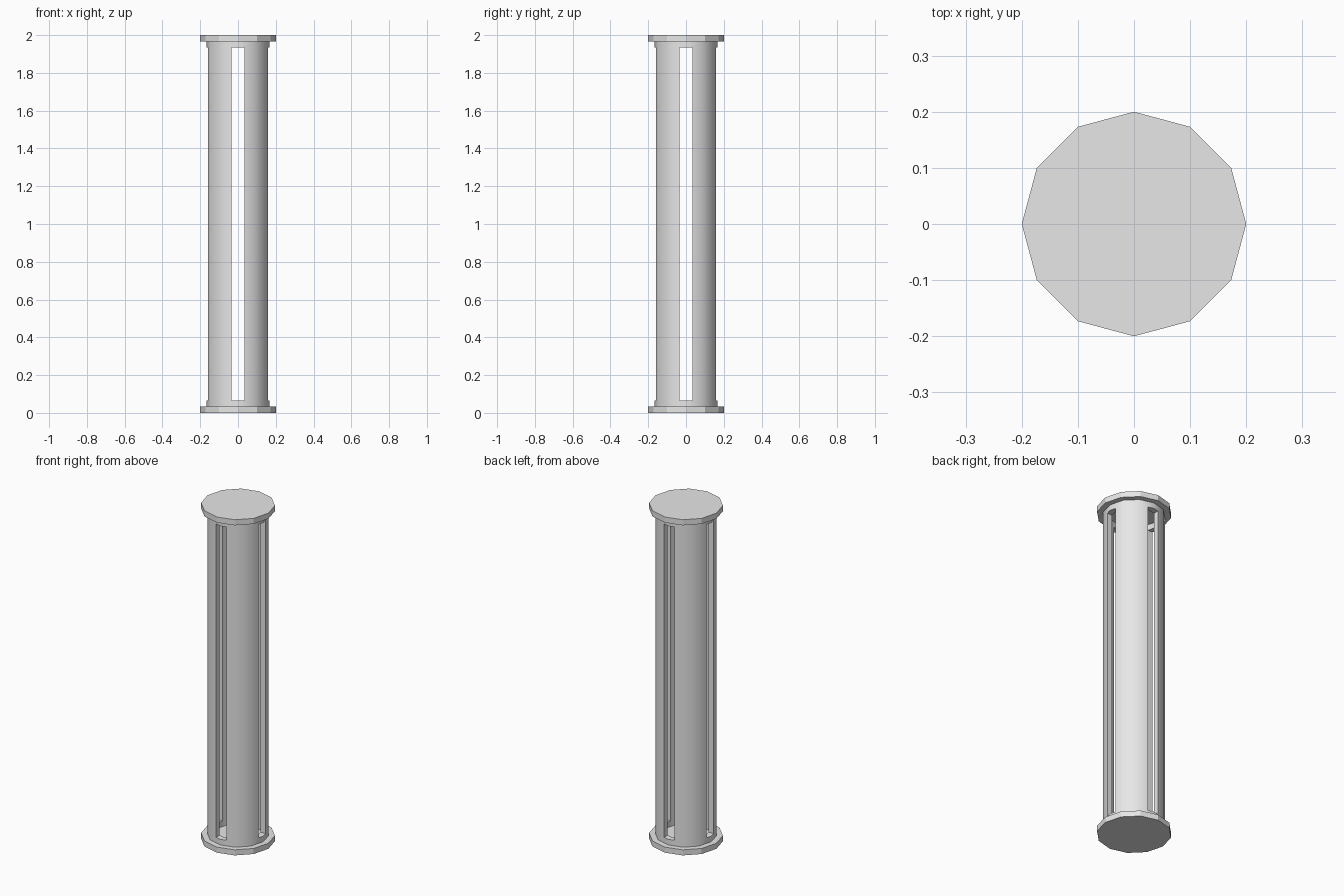
import bpy
import math

default_cube = bpy.data.objects.get("Cube")
if default_cube:
    bpy.data.objects.remove(default_cube, do_unlink=True)

UNIT = 2 / 30 / 2      # module: plate thickness, wall thickness, half slot width
HEIGHT = 2.0
SIDES = 12

grey = bpy.data.materials.new("plain_grey")
grey.use_nodes = True
grey.diffuse_color = (0.8, 0.8, 0.8, 1)
grey.node_tree.nodes["Principled BSDF"].inputs["Base Color"].default_value = (0.8, 0.8, 0.8, 1)


def cylinder(name, radius, low, high):
    bpy.ops.mesh.primitive_cylinder_add(vertices=SIDES, radius=radius, depth=high - low,
                                        location=(0, 0, (low + high) / 2))
    obj = bpy.context.object
    obj.name = name
    obj.data.materials.append(grey)
    return obj


def box(name, size):
    bpy.ops.mesh.primitive_cube_add(size=1, location=(0, 0, HEIGHT / 2))
    obj = bpy.context.object
    obj.name = name
    obj.scale = size
    bpy.ops.object.transform_apply(location=False, rotation=False, scale=True)
    obj.data.materials.append(grey)
    return obj


def cut(target, cutter):
    bpy.ops.object.select_all(action="DESELECT")
    bpy.context.view_layer.objects.active = target
    target.select_set(True)
    mod = target.modifiers.new("cut", "BOOLEAN")
    mod.operation = "DIFFERENCE"
    mod.solver = "EXACT"
    mod.object = cutter
    bpy.ops.object.modifier_apply(modifier=mod.name)
    bpy.data.objects.remove(cutter, do_unlink=True)


# End plates
cylinder("bottom_plate", 6 * UNIT, 0, UNIT)
cylinder("top_plate", 6 * UNIT, HEIGHT - UNIT, HEIGHT)

# Hollow tube between the plates
tube = cylinder("slotted_tube", 5 * UNIT, UNIT, HEIGHT - UNIT)
cut(tube, cylinder("bore_cutter", 4 * UNIT, -UNIT, HEIGHT + UNIT))

# Four long slots, leaving a ring at each end
slot_height = HEIGHT - 4 * UNIT
cut(tube, box("side_slot_cutter", (1, 2 * UNIT, slot_height)))
cut(tube, box("front_slot_cutter", (2 * UNIT, 1, slot_height)))

# Rounded shading on the tube walls, crisp slot edges
bpy.ops.object.select_all(action="DESELECT")
tube.select_set(True)
bpy.context.view_layer.objects.active = tube
bpy.ops.object.shade_smooth_by_angle(angle=math.radians(40))
